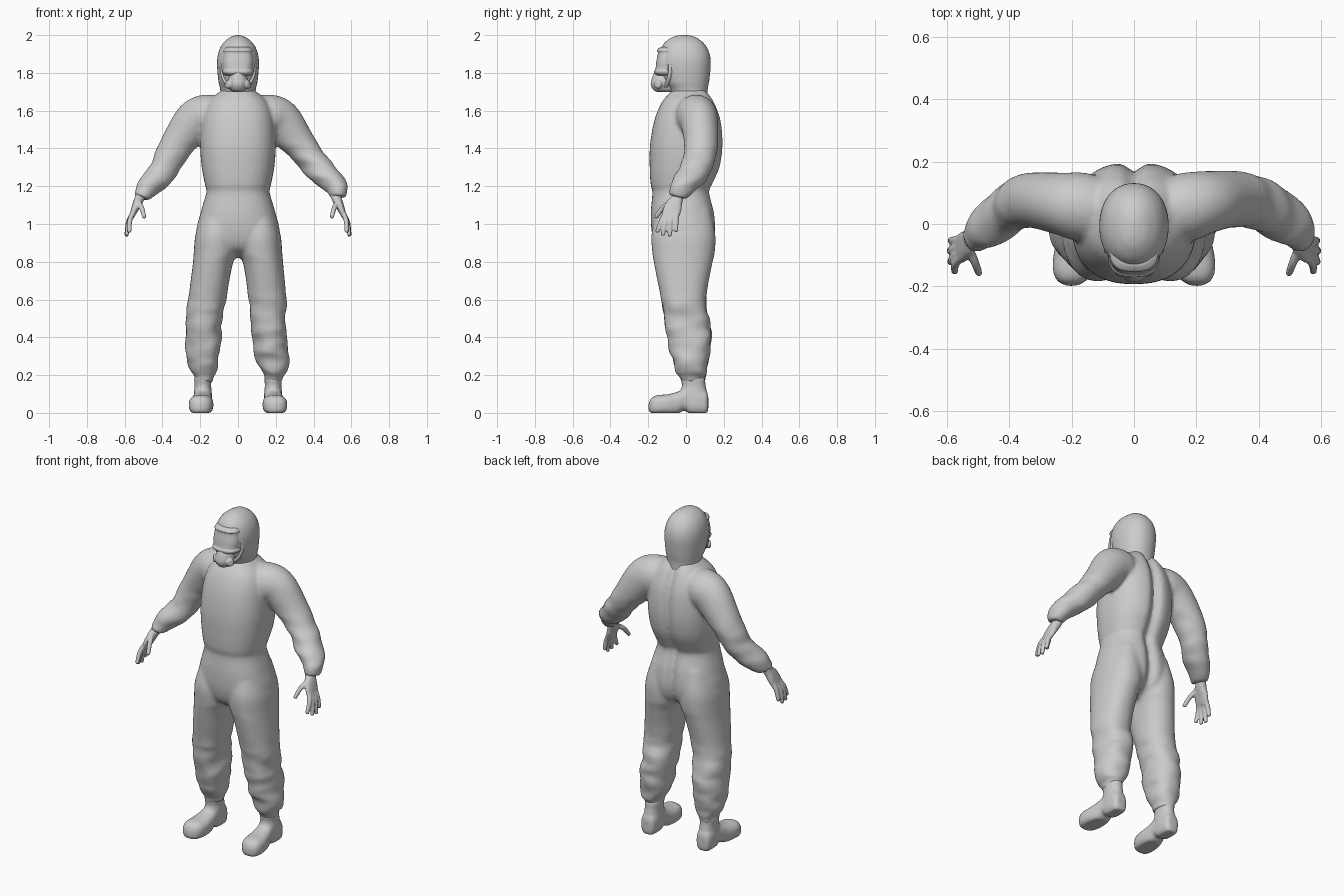
import bpy, bmesh, math
from mathutils import Vector, noise

X, Y, Z = Vector((1, 0, 0)), Vector((0, 1, 0)), Vector((0, 0, 1))


def smooth_rows(rows, n=5):
    """Catmull-Rom interpolation of rows of numbers."""
    out = []
    for i in range(len(rows) - 1):
        a, b = rows[max(i - 1, 0)], rows[i]
        c, d = rows[i + 1], rows[min(i + 2, len(rows) - 1)]
        for k in range(n):
            t = k / n
            out.append([0.5 * (2 * q + (r - p) * t + (2 * p - 5 * q + 4 * r - s) * t * t
                               + (3 * q - p - 3 * r + s) * t ** 3)
                        for p, q, r, s in zip(a, b, c, d)])
    return out + [list(rows[-1])]


def ring(c, u, v, p, n):
    pts = []
    for i in range(n):
        a = 2 * math.pi * i / n
        ca, sa = math.cos(a), math.sin(a)
        pts.append(c + u * math.copysign(abs(ca) ** (2 / p), ca)
                   + v * math.copysign(abs(sa) ** (2 / p), sa))
    return pts


def loft(bm, rings):
    vs = [[bm.verts.new(p) for p in r] for r in rings]
    n = len(vs[0])
    for a, b in zip(vs, vs[1:]):
        for i in range(n):
            bm.faces.new((a[i], a[(i + 1) % n], b[(i + 1) % n], b[i]))
    bm.faces.new(vs[0])
    bm.faces.new(vs[-1])
    return [v for r in vs for v in r]


def stack(bm, rows, p=2.2, n=48):
    """Upright loft, rows of (z, x0, x1, y0, y1)."""
    return loft(bm, [ring(Vector(((x0 + x1) / 2, (y0 + y1) / 2, z)), X * (x1 - x0) / 2,
                          Y * (y1 - y0) / 2, p, n) for z, x0, x1, y0, y1 in smooth_rows(rows)])


def even(rows):
    return [(z, -w, w, y0, y1) for z, w, y0, y1 in rows]


def tube(bm, rows, side=1, p=2, n=24, ref=Y):
    """Loft along a path, rows of (x, y, z, radius across, radius along ref)."""
    rows = smooth_rows(rows)
    pts = [Vector((r[0] * side, r[1], r[2])) for r in rows]
    rings = []
    for i, r in enumerate(rows):
        t = (pts[min(i + 1, len(pts) - 1)] - pts[max(i - 1, 0)]).normalized()
        u = (ref - t * ref.dot(t)).normalized()
        rings.append(ring(pts[i], t.cross(u) * r[3], u * r[4], p, n))
    return loft(bm, rings)


def wrinkle(verts, amount, z_top):
    """Soft cloth folds that fade in below z_top."""
    for v in verts:
        k = min(1, max(0, (z_top - v.co.z) / 0.15))
        q = Vector((v.co.x * 7, v.co.y * 7, v.co.z * 17))
        v.co += noise.noise_vector(q) * amount * k


def finish(bm, name, voxel=None, passes=4):
    bmesh.ops.recalc_face_normals(bm, faces=bm.faces)
    me = bpy.data.meshes.new(name)
    bm.to_mesh(me)
    bm.free()
    for f in me.polygons:
        f.use_smooth = True
    ob = bpy.data.objects.new(name, me)
    bpy.context.collection.objects.link(ob)
    if voxel:
        m = ob.modifiers.new("blend", 'REMESH')
        m.mode, m.voxel_size, m.use_smooth_shade = 'VOXEL', voxel, True
        s = ob.modifiers.new("soften", 'SMOOTH')
        s.factor, s.iterations = 0.5, passes
    return ob


# Coverall: torso, legs and sleeves blended into one skin
bm = bmesh.new()
torso = stack(bm, even([
    (1.73, .06, -.05, .09), (1.69, .11, -.09, .125), (1.64, .16, -.13, .155),
    (1.55, .19, -.167, .187), (1.42, .20, -.19, .198), (1.30, .192, -.192, .182),
    (1.21, .175, -.187, .143), (1.165, .168, -.178, .128), (1.06, .198, -.186, .152),
    (.95, .22, -.18, .157), (.87, .17, -.15, .13), (.82, .05, -.07, .06)]), 2.4, 96)
for v in torso:  # groove down the back
    if v.co.y > 0.05:
        v.co.y -= 0.03 * math.exp(-(v.co.x / 0.028) ** 2)

leg = [(1.08, .01, .185, -.15, .13), (.95, .003, .224, -.182, .155), (.85, .006, .234, -.178, .152),
       (.78, .03, .24, -.167, .137), (.6, .06, .26, -.132, .107), (.47, .077, .265, -.112, .13),
       (.36, .087, .267, -.09, .132), (.27, .1, .268, -.07, .122), (.215, .122, .25, -.045, .112),
       (.19, .138, .234, -.03, .1), (.165, .138, .234, -.03, .1)]
sleeve_l = [(.10, .04, 1.58, .10, .10), (.17, .055, 1.57, .115, .11), (.23, .065, 1.54, .112, .10),
            (.31, .075, 1.44, .092, .09), (.365, .068, 1.345, .08, .085), (.41, .04, 1.265, .072, .08),
            (.475, -.01, 1.195, .065, .07), (.505, -.038, 1.155, .048, .05), (.512, -.043, 1.142, .042, .046)]
sleeve_r = [(.10, .04, 1.58, .10, .10), (.17, .055, 1.57, .115, .11), (.23, .07, 1.54, .112, .10),
            (.315, .08, 1.435, .09, .09), (.385, .07, 1.345, .075, .085), (.445, .04, 1.275, .07, .08),
            (.515, -.01, 1.205, .062, .07), (.53, -.038, 1.16, .048, .05), (.532, -.043, 1.145, .042, .046)]
for side, sleeve in ((-1, sleeve_l), (1, sleeve_r)):
    rows = []
    for z, a, b, y0, y1 in leg:
        s = 0.01 * side * math.exp(-((z - .47) / .13) ** 2)
        x0, x1 = sorted((side * (a - s), side * (b - s)))
        rows.append((z, x0, x1, y0, y1))
    wrinkle(stack(bm, rows), .013, .68)
    wrinkle(tube(bm, sleeve, side, n=40), .011, 1.47)
finish(bm, "coverall", .0105, 4)

# Hood
bm = bmesh.new()
stack(bm, even([(1.65, .09, -.07, .115), (1.71, .094, -.085, .115), (1.76, .104, -.12, .123),
                (1.85, .111, -.143, .131), (1.91, .103, -.138, .122), (1.955, .081, -.117, .096),
                (1.985, .048, -.08, .058), (1.997, .02, -.045, .025), (2.0, .004, -.02, 0)]), 2.15)
finish(bm, "hood")

# Hood edge around the face
bm = bmesh.new()
rim = []
for i in range(48):
    a = 2 * math.pi * i / 48
    c, s = math.cos(a), math.sin(a)
    mid = Vector((.089 * c, -.128 + .046 * c * c + .012 * s * s, 1.825 + .112 * s))
    out = Vector((c, 0, s))
    rim.append([bm.verts.new(mid + out * .008 * math.cos(b) + Y * .012 * math.sin(b))
                for b in (k * math.pi / 4 for k in range(8))])
for i in range(48):
    for k in range(8):
        bm.faces.new((rim[i][k], rim[(i + 1) % 48][k], rim[(i + 1) % 48][(k + 1) % 8], rim[i][(k + 1) % 8]))
finish(bm, "hood_edge")

# Goggles with raised top and bottom lips
bm = bmesh.new()
stack(bm, even([(1.785, .066, -.15, .0), (1.797, .08, -.167, .0), (1.81, .084, -.169, .0),
                (1.82, .08, -.162, .0), (1.86, .083, -.157, .0), (1.905, .078, -.149, .0),
                (1.915, .079, -.153, .0), (1.926, .076, -.15, .0), (1.936, .062, -.135, .0)]), 2.8)
finish(bm, "goggles")

# Breathing mask with a filter on each cheek
bm = bmesh.new()
stack(bm, even([(1.698, .025, -.15, -.04), (1.71, .042, -.173, -.04), (1.738, .052, -.187, -.04),
                (1.77, .05, -.181, -.04), (1.80, .035, -.17, -.04), (1.825, .015, -.162, -.04)]))
for side in (-1, 1):
    tube(bm, [(.02, -.13, 1.742, .022, .022), (.045, -.145, 1.74, .022, .022),
              (.058, -.152, 1.738, .021, .021), (.061, -.154, 1.738, .012, .012)], side, n=20)
finish(bm, "mask", .005, 3)

# Gloved hands
fingers = [((.55, -.1, 1.07), (.572, -.128, 1.02), (.575, -.152, .962)),
           ((.552, -.083, 1.065), (.578, -.108, 1.01), (.588, -.122, .945)),
           ((.552, -.065, 1.065), (.58, -.082, 1.01), (.59, -.086, .942)),
           ((.55, -.048, 1.07), (.575, -.052, 1.02), (.587, -.053, .965)),
           ((.527, -.08, 1.115), (.509, -.125, 1.083), (.497, -.158, 1.038))]
for side, name in ((-1, "left_hand"), (1, "right_hand")):
    bm = bmesh.new()
    tube(bm, [(.51, -.035, 1.18, .03, .032), (.522, -.046, 1.135, .026, .031),
              (.535, -.062, 1.105, .023, .043), (.55, -.075, 1.07, .018, .048),
              (.562, -.083, 1.04, .013, .044), (.567, -.086, 1.03, .006, .03)], side, 2.4)
    for a, b, c in fingers:
        tip = Vector(c) + (Vector(c) - Vector(b)).normalized() * .007
        tube(bm, [(*a, .014, .014), (*b, .0135, .0135), (*c, .011, .011), (*tip, .005, .005)], side, n=14)
    finish(bm, name, .0055, 3)

# Boots: foot along y plus an upright shaft
for side, name in ((-1, "left_boot"), (1, "right_boot")):
    bm = bmesh.new()
    foot = [(.118, .025, .02, .09), (.105, .042, -.01, .12), (.06, .05, -.012, .14),
            (.02, .048, -.008, .13), (-.01, .05, .012, .125), (-.05, .056, -.01, .11),
            (-.1, .064, -.012, .098), (-.15, .062, -.012, .094), (-.182, .046, -.008, .08),
            (-.198, .016, .015, .05)]
    rows = smooth_rows(foot)
    verts = loft(bm, [ring(Vector((side * (.187 + max(0, -y) * .07), y, (a + b) / 2)), X * w,
                           Z * (b - a) / 2, 2.5, 40) for y, w, a, b in rows])
    for v in verts:
        v.co.z = max(v.co.z, 0)
    c = side * .186
    stack(bm, [(z, c - w, c + w, y0, y1) for z, w, y0, y1 in (
        (.05, .048, -.04, .112), (.1, .048, -.036, .112), (.14, .044, -.022, .105),
        (.165, .045, -.025, .102), (.18, .046, -.027, .102), (.21, .04, -.02, .095))])
    finish(bm, name, .008, 3)
